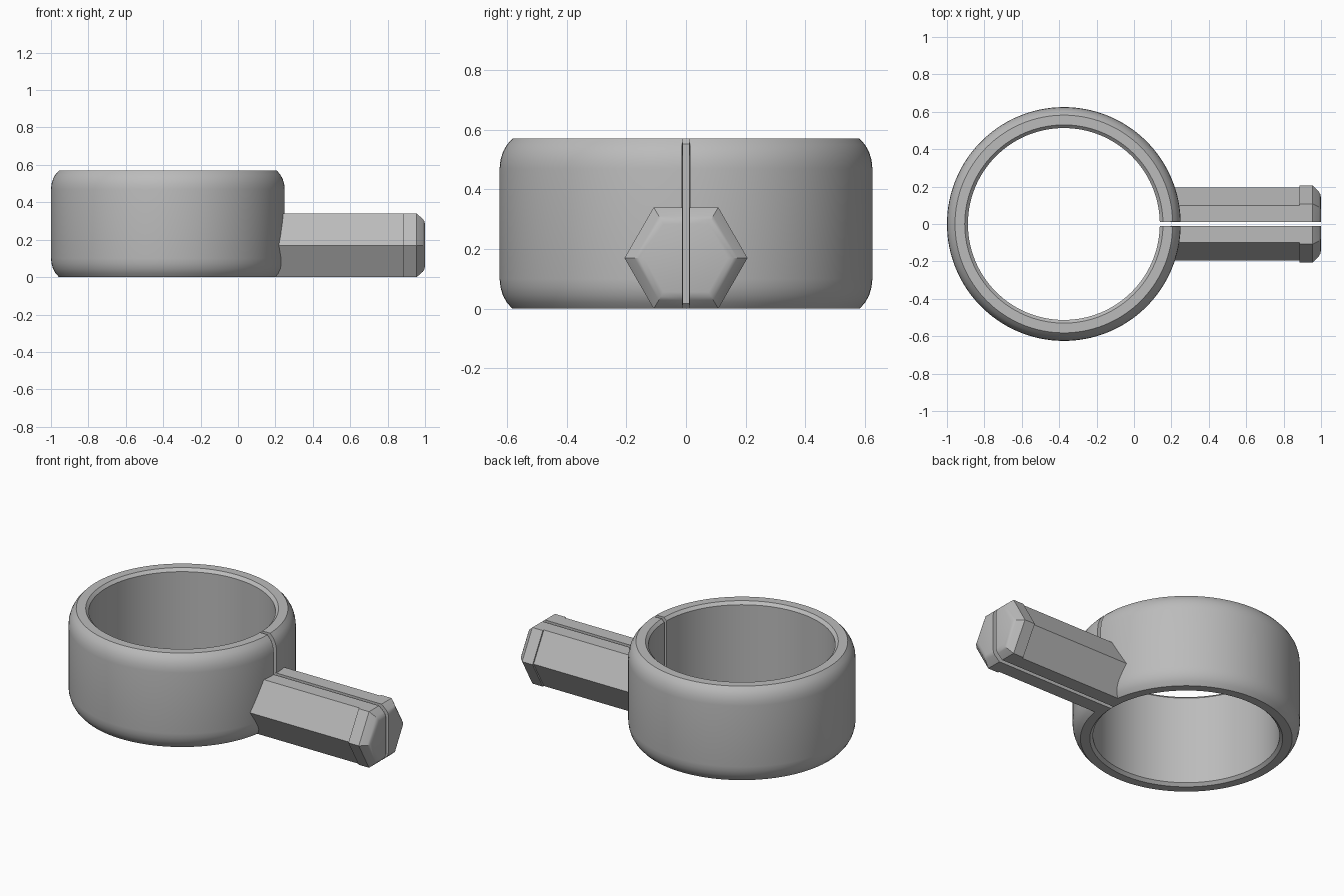
import bpy, bmesh, math

SLIT = 0.012       # half width of the cut through the clamp
CENTRE_X = -0.375  # axis of the ring
HEIGHT = 0.57
HEX = 0.17         # inradius of the handle

cube = bpy.data.objects.get("Cube")
if cube:
    bpy.data.objects.remove(cube)

grey = bpy.data.materials.new("plain_grey")
grey.use_nodes = True
colour = (0.5, 0.5, 0.5, 1)
grey.diffuse_color = colour
grey.node_tree.nodes["Principled BSDF"].inputs["Base Color"].default_value = colour


def finish(bm, name):
    """Turn a half into an object, mirrored across the slit."""
    bmesh.ops.recalc_face_normals(bm, faces=bm.faces)
    mesh = bpy.data.meshes.new(name)
    bm.to_mesh(mesh)
    bm.free()
    mesh.materials.append(grey)
    obj = bpy.data.objects.new(name, mesh)
    bpy.context.collection.objects.link(obj)
    mirror = obj.modifiers.new("mirror", "MIRROR")
    mirror.use_axis = (False, True, False)
    mirror.merge_threshold = 0.0005
    bpy.ops.object.select_all(action="DESELECT")
    obj.select_set(True)
    bpy.context.view_layer.objects.active = obj
    bpy.ops.object.modifier_apply(modifier="mirror")
    bpy.ops.object.shade_smooth_by_angle(angle=math.radians(30))
    return obj


def loft(bm, loops):
    """Join closed loops of points in order and return the vertex loops."""
    rings = [[bm.verts.new(p) for p in loop] for loop in loops]
    for a, b in zip(rings, rings[1:]):
        n = len(a)
        for i in range(n):
            j = (i + 1) % n
            bm.faces.new((a[i], a[j], b[j], b[i]))
    return rings


# Ring: rounded outer shoulders and a small inner chamfer, swept half way round
upper = [(0.513, 0.553), (0.53, HEIGHT), (0.582, HEIGHT), (0.601, 0.549),
         (0.614, 0.525), (0.622, 0.498), (0.625, 0.47)]
profile = upper + [(r, HEIGHT - z) for r, z in reversed(upper)]
steps = 64
start = math.asin(SLIT / 0.57)
loops = []
for i in range(steps + 1):
    a = start + (math.pi - start) * i / steps
    loops.append([(CENTRE_X + r * math.cos(a), r * math.sin(a), z) for r, z in profile])
bm = bmesh.new()
rings = loft(bm, loops)
bm.faces.new(rings[0])
finish(bm, "clamp_ring")


# Handle: split hexagonal bar with a wider collar and a domed end
def half_hex(x, scale, spread):
    radius = HEX * scale * 2 / math.sqrt(3)
    edge = min(spread, 0.01) + radius / 2
    tip = min(spread, 0.01) + radius
    h = HEX * scale
    return [(x, SLIT, HEX - h), (x, edge, HEX - h), (x, tip, HEX),
            (x, edge, HEX + h), (x, SLIT, HEX + h)]


sections = [(0.16, 1, 0), (0.885, 1, 0), (0.885, 1, 0.01), (0.955, 1, 0.01),
            (0.988, 0.83, 0.01), (0.996, 0.76, 0.01), (1.0, 0.67, 0.01)]
bm = bmesh.new()
rings = loft(bm, [half_hex(*s) for s in sections])
bm.faces.new(rings[0])
bm.faces.new(rings[-1])
bmesh.ops.dissolve_degenerate(bm, dist=0.0001, edges=bm.edges)
finish(bm, "split_handle")
